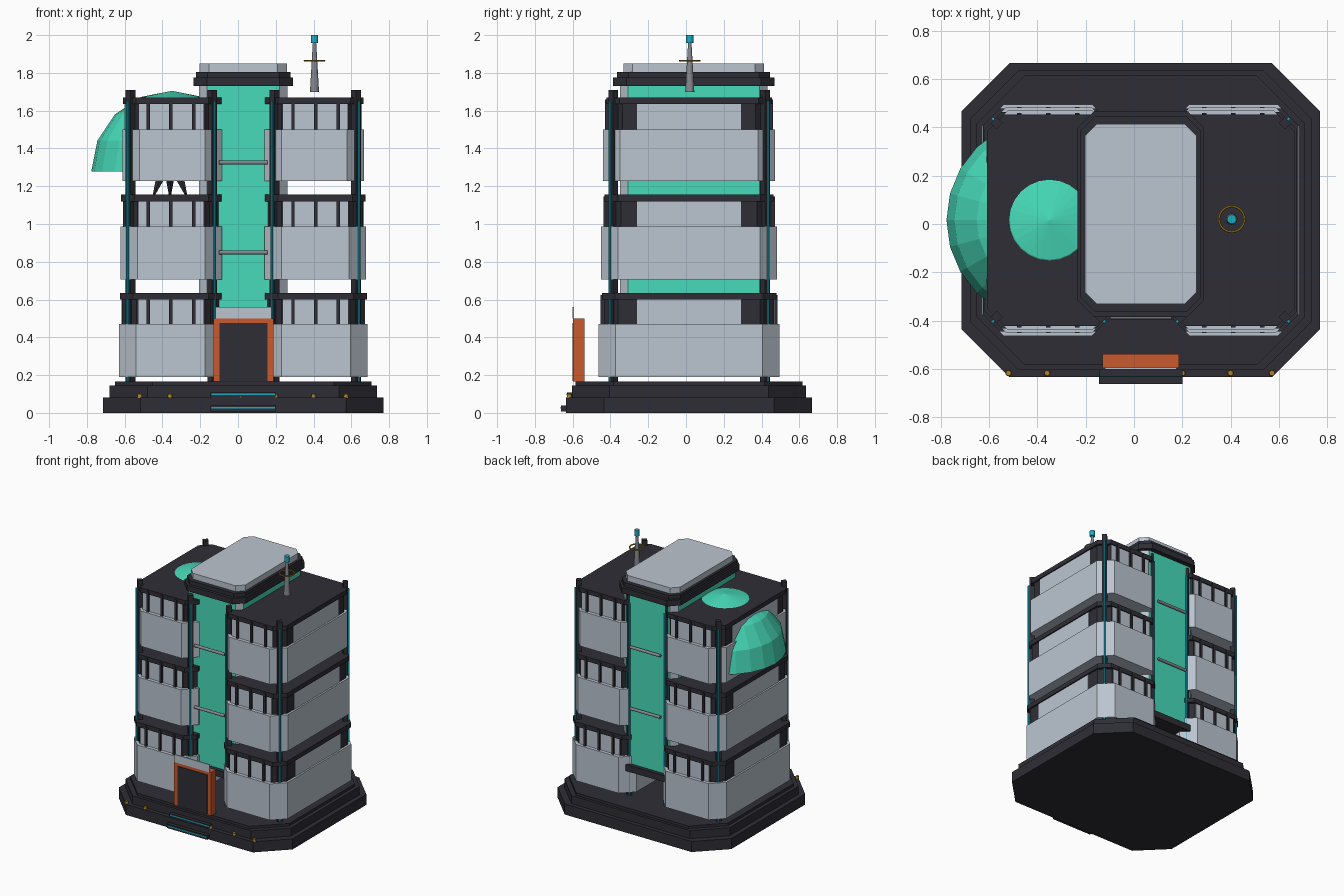
import bpy, bmesh, math
from mathutils import Vector, Matrix

if "Cube" in bpy.data.objects:
    bpy.data.objects.remove(bpy.data.objects["Cube"])

CX, CY = 0.028, 0.016          # building centre


def material(name, r, g, b):
    m = bpy.data.materials.new(name)
    m.diffuse_color = (r, g, b, 1)
    m.use_nodes = True
    m.node_tree.nodes["Principled BSDF"].inputs["Base Color"].default_value = m.diffuse_color
    return m


DARK = material("dark_charcoal", 0.027, 0.027, 0.036)
LIGHT = material("pale_grey", 0.50, 0.56, 0.63)
GLASS = material("mint_glass", 0.063, 0.71, 0.49)
TEAL = material("cyan_light", 0.01, 0.42, 0.56)
ORANGE = material("burnt_orange", 0.58, 0.10, 0.027)
GOLD = material("gold", 0.42, 0.24, 0.02)
METAL = material("mid_grey", 0.24, 0.25, 0.28)


def finish(name, bm, *mats):
    bmesh.ops.recalc_face_normals(bm, faces=bm.faces[:])
    me = bpy.data.meshes.new(name)
    bm.to_mesh(me)
    bm.free()
    for m in mats:
        me.materials.append(m)
    ob = bpy.data.objects.new(name, me)
    bpy.context.collection.objects.link(ob)
    return ob


def octagon(name, cx, cy, hx, hy, c, z0, z1, *mats, diagonal=0):
    """Upright block with chamfered corners; diagonal = material slot of the chamfers."""
    bm = bmesh.new()
    pts = [(hx - c, -hy), (hx, c - hy), (hx, hy - c), (hx - c, hy),
           (c - hx, hy), (-hx, hy - c), (-hx, c - hy), (c - hx, -hy)]
    face = bm.faces.new([bm.verts.new((cx + x, cy + y, z0)) for x, y in pts])
    out = bmesh.ops.extrude_face_region(bm, geom=[face], use_keep_orig=True)
    bmesh.ops.translate(bm, vec=(0, 0, z1 - z0),
                        verts=[v for v in out["geom"] if isinstance(v, bmesh.types.BMVert)])
    bm.normal_update()
    for f in bm.faces:
        if abs(f.normal.x) > 0.3 and abs(f.normal.y) > 0.3:
            f.material_index = diagonal
    return finish(name, bm, *mats)


def box(name, x0, x1, y0, y1, z0, z1, mat, turn=0):
    bm = bmesh.new()
    bmesh.ops.create_cube(bm, size=1)
    mid = Matrix.Translation(((x0 + x1) / 2, (y0 + y1) / 2, (z0 + z1) / 2))
    size = Matrix.Diagonal((x1 - x0, y1 - y0, z1 - z0, 1))
    bm.transform(mid @ Matrix.Rotation(turn, 4, 'Z') @ size)
    return finish(name, bm, mat)


def rod(name, a, b, r1, r2, mat, segs=12):
    a, b = Vector(a), Vector(b)
    bm = bmesh.new()
    bmesh.ops.create_cone(bm, cap_ends=True, segments=segs, radius1=r1, radius2=r2,
                          depth=(b - a).length)
    bm.transform(Matrix.Translation((a + b) / 2) @ (b - a).to_track_quat('Z', 'Y').to_matrix().to_4x4())
    return finish(name, bm, mat)


# stepped plinth
for i, (hx, hy, z0, z1) in enumerate([(0.743, 0.651, 0, 0.082), (0.708, 0.62, 0.08, 0.145),
                                      (0.68, 0.60, 0.14, 0.165)]):
    octagon(f"plinth_tier_{i + 1}", CX, CY, hx, hy, 0.2, z0, z1, DARK)

# two wings of three floors
floors = [(0.19, 0.47, 0.635, 0.657, 0.48), (0.707, 0.988, 1.155, 0.650, 0.466),
          (1.227, 1.50, 1.67, 0.640, 0.456)]
for side, s in (("left", -1), ("right", 1)):
    for n, (z0, z1, z2, ox, oy) in enumerate(floors, 1):
        tag = f"{side}_floor_{n}"
        inner = 0.112
        wx, hx = CX + s * (ox + inner) / 2, (ox - inner) / 2
        octagon(tag + "_wall_band", wx, CY, hx, oy, 0.09, z0, z1, LIGHT)
        octagon(tag + "_window_storey", wx, CY, hx - 0.016, oy - 0.03, 0.075, z1, z2 - 0.035, DARK)
        octagon(tag + "_roof_slab", wx, CY, hx - 0.003, oy - 0.018, 0.07, z2 - 0.035, z2, DARK)
        # window panels and mullions on front and back
        for face, t in (("front", -1), ("back", 1)):
            y = CY + t * (oy - 0.03)
            mx = CX + s * 0.383
            box(f"{tag}_{face}_window", mx - 0.172, mx + 0.172, y - 0.004, y + 0.004,
                z1, z2 - 0.035, LIGHT)
            for k in (-1, 0, 1):
                x = mx + k * 0.12
                box(f"{tag}_{face}_mullion_{k + 2}", x - 0.009, x + 0.009, y - 0.018, y + 0.018,
                    z1, z2 - 0.01, DARK)
        # wide window on the outer side
        x = CX + s * (ox - 0.016)
        box(tag + "_side_window", x - 0.004, x + 0.004, CY - 0.275, CY + 0.275, z1, z2 - 0.035, LIGHT)

    # corner posts with light strips
    for face, t in (("front", -1), ("back", 1)):
        for pos, off, dx in (("outer", 0.597, 0.016), ("inner", 0.165, -0.014)):
            x, y = CX + s * off, CY + t * 0.402
            box(f"{side}_{face}_{pos}_post", x - 0.018, x + 0.018, y - 0.018, y + 0.018,
                0.16, 1.71, DARK, math.pi / 4)
            rod(f"{side}_{face}_{pos}_light_strip", (x + s * dx, y + t * 0.018, 0.165),
                (x + s * dx, y + t * 0.018, 1.65), 0.007, 0.007, TEAL, 8)

# glass core between the wings
KY = 0.041
octagon("glass_core", CX, KY, 0.235, 0.39, 0.042, 0.41, 1.74, GLASS, LIGHT, diagonal=1)
octagon("core_floor", CX, KY, 0.235, 0.42, 0.06, 0.36, 0.41, DARK)
octagon("core_cap_rim", CX, KY, 0.263, 0.427, 0.07, 1.73, 1.775, DARK)
octagon("core_cap_step", CX, KY, 0.25, 0.405, 0.06, 1.77, 1.805, DARK)
octagon("core_cap_top", CX, KY, 0.232, 0.373, 0.05, 1.80, 1.85, LIGHT)
for face, y in (("front", -0.385), ("back", 0.455)):
    for n, z in enumerate((0.85, 1.325), 1):
        rod(f"{face}_cross_bar_{n}", (-0.10, y, z), (0.156, y, z), 0.011, 0.011, METAL)

# entrance
box("door_frame", -0.13, 0.187, -0.597, -0.538, 0.165, 0.5, ORANGE)
box("door_panel", -0.098, 0.155, -0.602, -0.596, 0.17, 0.475, DARK)
box("door_sign_plate", -0.12, 0.177, -0.602, -0.594, 0.5, 0.56, LIGHT)
box("lower_step", -0.145, 0.2, -0.662, -0.63, 0.008, 0.04, DARK)
box("lower_step_light", -0.14, 0.195, -0.664, -0.661, 0.022, 0.03, TEAL)
box("upper_step", -0.145, 0.2, -0.63, -0.6, 0.08, 0.108, DARK)
box("upper_step_light", -0.14, 0.195, -0.632, -0.629, 0.094, 0.102, TEAL)
for n, x in enumerate((-0.52, -0.36, 0.015, 0.2, 0.4, 0.572), 1):
    rod(f"plinth_lamp_{n}", (x, -0.618, 0.08), (x, -0.618, 0.1), 0.013, 0.011, GOLD)

# half dome bursting through the left wing
bm = bmesh.new()
bmesh.ops.create_uvsphere(bm, u_segments=24, v_segments=8, radius=0.427)
bmesh.ops.bisect_plane(bm, geom=bm.verts[:] + bm.edges[:] + bm.faces[:], plane_co=(0, 0, 0),
                       plane_no=(0, 0, -1), clear_outer=True)
bmesh.ops.contextual_create(bm, geom=[e for e in bm.edges if e.is_boundary])
bm.transform(Matrix.Translation((-0.35, CY, 1.278)))
finish("green_dome", bm, GLASS)
for n in range(3):
    a = math.radians(90 + 120 * n)
    c, d = math.cos(a), math.sin(a)
    rod(f"dome_leg_{n + 1}", (-0.36 + 0.10 * c, CY + 0.10 * d, 1.15),
        (-0.36 + 0.05 * c, CY + 0.05 * d, 1.27), 0.006, 0.03, DARK, 6)

# roof antenna
AX, AY = 0.405, 0.02
rod("antenna_mast", (AX, AY, 1.70), (AX, AY, 1.96), 0.024, 0.009, METAL)
rod("antenna_tip", (AX, AY, 1.957), (AX, AY, 2.0), 0.019, 0.019, TEAL)
bpy.ops.mesh.primitive_torus_add(location=(AX, AY, 1.865), major_radius=0.053, minor_radius=0.005,
                                 major_segments=24, minor_segments=6)
ring = bpy.context.object
ring.name = "antenna_ring"
ring.data.materials.append(GOLD)
